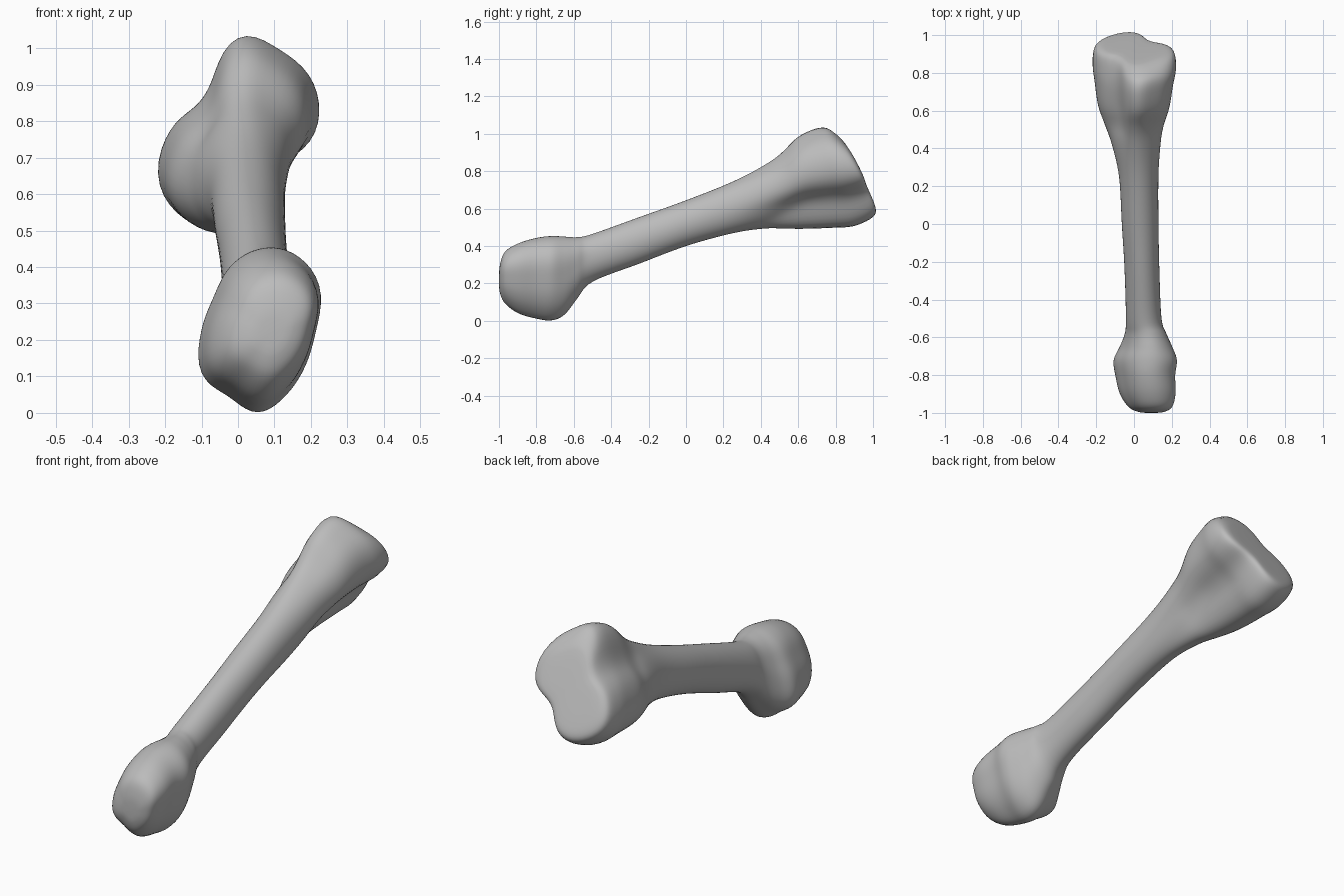
import bpy, bmesh
from math import sin, cos, tau

cube = bpy.data.objects.get("Cube")
if cube:
    bpy.data.objects.remove(cube)

SIDES, STEPS = 60, 6


def spline(a, b, c, d, t):
    """Smooth value between b and c."""
    return b + 0.5 * t * (c - a + t * (2*a - 5*b + 4*c - d + t * (3*(b - c) + d - a)))


def outline(radii):
    """Resample a closed outline given as radii at equal angles."""
    n = len(radii)
    out = []
    for i in range(SIDES):
        k, t = divmod(i * n / SIDES, 1)
        out.append(spline(*(radii[(int(k) + j) % n] for j in (-1, 0, 1, 2)), t))
    return out


# Cross-section outlines of the two ends, counter-clockwise from +x
lower_shape = outline([.91, 1.12, 1.1, 1, .9, .81, .89, 1.03, .92, 1, .9, .86])
upper_shape = outline([.9, 1.02, .98, .98, .61, .56, .8, 1.06, 1.05, .93, .6, .6])

# Lower end: y, tilt, x min, x max, z min, z max, shape amount
lower_end = [
    (-1, 0, .04, .14, .17, .27, -1),
    (-.975, 0, -.03, .2, .1, .36, -1),
    (-.9, 0, -.085, .222, .04, .41, -1),
    (-.8, 0, -.11, .22, .01, .44, -1),
    (-.72, 0, -.12, .23, 0, .45, -1),
    (-.65, 0, -.085, .205, .03, .448, -.9),
    (-.58, 0, -.055, .175, .12, .447, -.6),
]
shaft = [
    (-.5, 0, -.045, .147, .21, .465, -.2),
    (-.25, 0, -.05, .135, .305, .555, 0),
    (0, 0, -.065, .13, .4, .645, 0),
    (.25, 0, -.08, .13, .468, .745, .05),
]
# Upper end, leaning back into a slanted flat face
upper_end = [
    (.42, 0, -.125, .145, .49, .835, .4),
    (.52, .05, -.165, .165, .487, .9, .8),
    (.62, .1, -.205, .2, .485, .985, 1),
    (.74, .2, -.225, .22, .49, 1.03, 1),
    (.83, .3, -.237, .237, .5, 1.035, 1),
    (.91, .5, -.225, .225, .56, 1, 1),
    (.928, .5, -.17, .17, .63, .95, 1),
]


def ring(y, tilt, x0, x1, z0, z1, amount):
    shape = lower_shape if amount < 0 else upper_shape
    points = []
    for i, r in enumerate(shape):
        a = tau * i / SIDES
        r = 1 + (r - 1) * abs(amount)
        x = (x0 + x1) / 2 + r * cos(a) * (x1 - x0) / 2
        dz = r * sin(a) * (z1 - z0) / 2
        points.append((x, y + tilt * (.2 * x - dz), (z0 + z1) / 2 + dz))
    return points


# Loft smoothly through all sections
rows = lower_end + shaft + upper_end
rows = [rows[0]] + rows + [rows[-1]]
sections = []
for k in range(1, len(rows) - 2):
    for s in range(STEPS):
        sections.append([spline(*v, s / STEPS) for v in zip(*rows[k - 1:k + 3])])
sections.append(rows[-1])

bm = bmesh.new()
rings = [[bm.verts.new(p) for p in ring(*s)] for s in sections]
for a, b in zip(rings, rings[1:]):
    for i in range(SIDES):
        j = (i + 1) % SIDES
        bm.faces.new((a[i], a[j], b[j], b[i]))
caps = [bm.faces.new(rings[0][::-1]), bm.faces.new(rings[-1])]
bmesh.ops.poke(bm, faces=caps)

# Soften the lofted surface
for _ in range(4):
    bmesh.ops.smooth_vert(bm, verts=bm.verts, factor=.4,
                          use_axis_x=True, use_axis_y=True, use_axis_z=True)
bmesh.ops.recalc_face_normals(bm, faces=bm.faces)
for f in bm.faces:
    f.smooth = True

mesh = bpy.data.meshes.new("bone")
bm.to_mesh(mesh)
bm.free()
bone = bpy.data.objects.new("bone", mesh)
bpy.context.collection.objects.link(bone)

grey = bpy.data.materials.new("bone grey")
grey.use_nodes = True
colour = (.5, .5, .5, 1)
grey.diffuse_color = colour
grey.node_tree.nodes["Principled BSDF"].inputs["Base Color"].default_value = colour
mesh.materials.append(grey)
